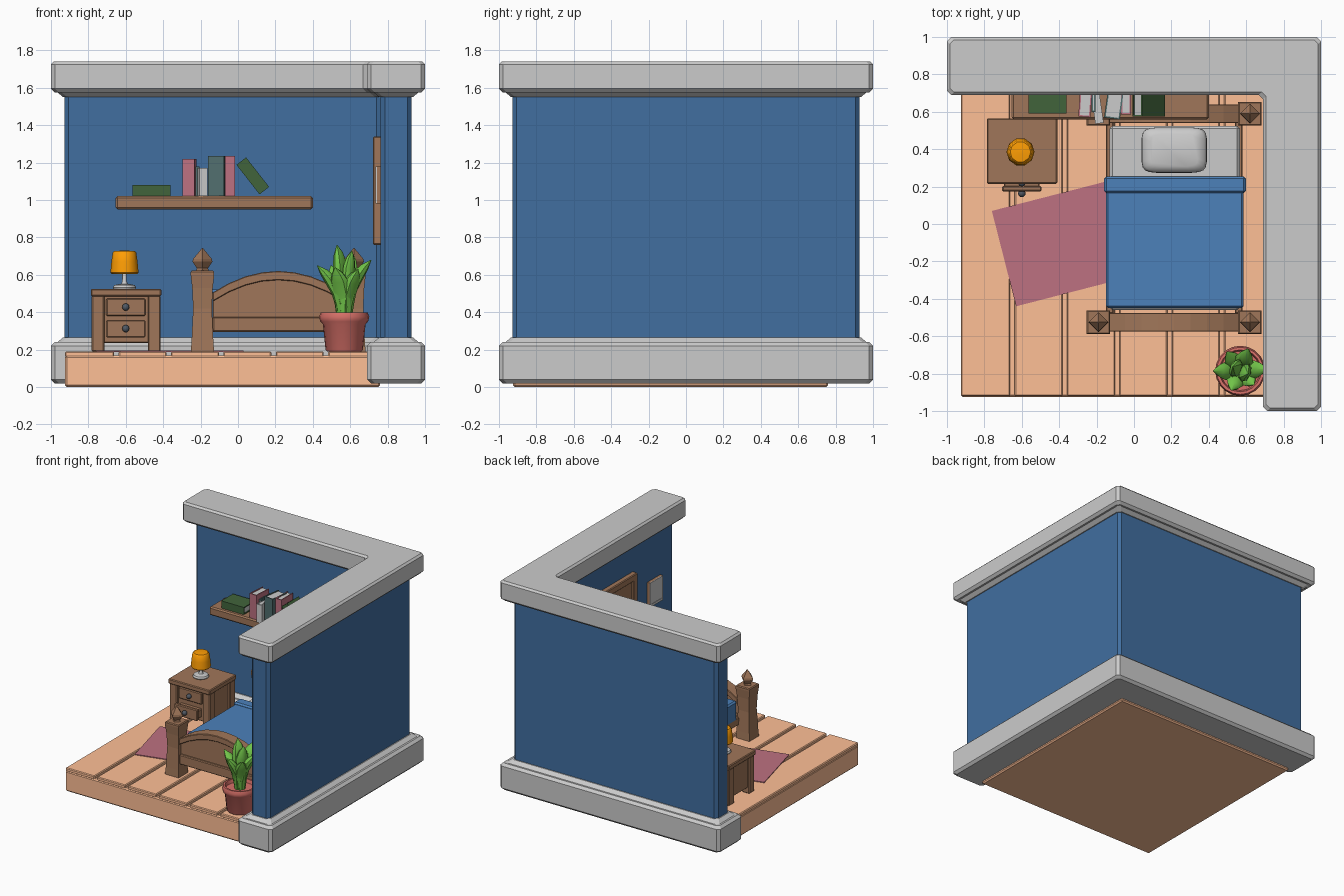
import bpy, bmesh
from math import sin, cos, pi, radians
from mathutils import Matrix, Vector

if "Cube" in bpy.data.objects:
    bpy.data.objects.remove(bpy.data.objects["Cube"])

PALETTE = dict(floor=(1, .75, .59), wall=(.27, .44, .63), blanket=(.31, .51, .73), wood=(.63, .47, .36),
               rug=(.74, .45, .51), green=(.27, .4, .25), pot=(.85, .45, .42), leaf=(.45, .77, .3),
               orange=(1, .62, .05), slate=(.33, .44, .44), knob=(.33, .36, .4))
MATS = {}
for key, rgb in PALETTE.items():
    MATS[key] = bpy.data.materials.new(key)
    MATS[key].diffuse_color = (*[c ** 2.25 for c in rgb], 1)


def finish(name, bm, mat=None, bevel=0, smooth=False):
    bmesh.ops.recalc_face_normals(bm, faces=bm.faces)
    me = bpy.data.meshes.new(name)
    bm.to_mesh(me)
    bm.free()
    ob = bpy.data.objects.new(name, me)
    bpy.context.collection.objects.link(ob)
    if mat:
        me.materials.append(MATS[mat])
    if bevel:
        mod = ob.modifiers.new("bevel", 'BEVEL')
        mod.width = bevel
        mod.segments = 1
    if smooth:
        bpy.ops.object.select_all(action='DESELECT')
        ob.select_set(True)
        bpy.context.view_layer.objects.active = ob
        bpy.ops.object.shade_smooth_by_angle(angle=radians(40))
    return ob


def loft(name, rings, mat=None, bevel=0, smooth=False):
    bm = bmesh.new()
    vs = [[bm.verts.new(p) for p in ring] for ring in rings]
    n = len(rings[0])
    for a, b in zip(vs, vs[1:]):
        for i in range(n):
            j = (i + 1) % n
            bm.faces.new((a[i], a[j], b[j], b[i]))
    bm.faces.new(vs[0])
    bm.faces.new(vs[-1])
    return finish(name, bm, mat, bevel, smooth)


def box(name, x, y, z, mat=None, bevel=0.006):
    return loft(name, [[(x[0], y[0], h), (x[1], y[0], h), (x[1], y[1], h), (x[0], y[1], h)] for h in z], mat, bevel)


def lathe(name, cx, cy, profile, mat=None, sides=16, smooth=False):
    return loft(name, [[(cx + r * cos(2 * pi * i / sides), cy + r * sin(2 * pi * i / sides), z)
                        for i in range(sides)] for r, z in profile], mat, 0, smooth)


# L-shaped walls: chamfered outline inset by d
def l_ring(d, z, c=.022):
    o, k, e = 1 - d, .69 + d, -1 + d
    pts = [Vector(p) for p in ((e, o, z), (o, o, z), (o, e, z), (k, e, z), (k, k, z), (e, k, z))]
    ring = []
    for i, p in enumerate(pts):
        for q in (pts[i - 1], pts[(i + 1) % 6]):
            ring.append(p + (q - p).normalized() * c)
    return ring


loft("wall", [l_ring(.073, .2), l_ring(.073, 1.6)], "wall")
loft("wall_base", [l_ring(d, z) for d, z in ((.02, .02), (0, .04), (0, .22), (.02, .24), (.035, .24), (.065, .265), (.08, .265))])
loft("wall_cap", [l_ring(d, z) for d, z in ((.08, 1.55), (.065, 1.55), (.035, 1.575), (.02, 1.575), (0, 1.595), (0, 1.725), (.015, 1.74))])

# Floor and planks
box("floor_base", (-.925, .76), (-.925, .76), (0, .168), "floor", .01)
edges = [-.925, -.65, -.37, -.09, .19, .47, .77]
for a, b in zip(edges, edges[1:]):
    box("floor_plank", (a + .012 * (a > -.9), b - .012), (-.92, .77), (.16, .19), "floor")

# Rug
u, v, p = Vector((.66, .17, 0)), Vector((.13, -.51, 0)), Vector((-.76, .07, .188))
loft("rug", [[q + Vector((0, 0, h)) for q in (p, p + u, p + u + v, p + v)] for h in (0, .008)], "rug")

# Bed ends: posts, finials, arched boards
BX = .215


def arch(name, y0, y1, low, drop):
    xs = [BX - .35 + .7 * i / 8 for i in range(9)]
    top = [(x, .62 - drop - .105 * ((x - BX) / .335) ** 2) for x in xs]
    bottom = [(x, z - .048) for x, z in top] if low is None else [(x, low) for x in xs]
    outline = top + bottom[::-1]
    loft(name, [[(x, y, z) for x, z in outline] for y in (y0, y1)], "wood", .004)


for end, y in (("foot", -.525), ("head", .59)):
    for s in (-1, 1):
        x = BX + .405 * s
        loft(end + "_post", [[(x + i * r, y + j * r, z) for i, j in ((-1, -1), (1, -1), (1, 1), (-1, 1))]
                             for r, z in ((.062, .19), (.058, .25), (.05, .42), (.055, .53), (.063, .6), (.063, .615), (.057, .622))], "wood")
        lathe("post_finial", x, y, [(.036, .615), (.03, .635), (.053, .67), (.05, .685), (.003, .742)], "wood", 4)
    arch(end + "_arch", y - .05, y + .05, None, 0)
    arch(end + "_panel", y - .025, y + .025, .33, .03)
    box(end + "_rail", (BX - .35, BX + .35), (y - .045, y + .045), (.295, .375), "wood")
for s in (-1, 1):
    x = BX + .345 * s
    box("bed_side_rail", (x - .02, x + .02), (-.48, .55), (.295, .36), "wood")

# Bedding
box("mattress", (-.13, .567), (-.46, .525), (.32, .485), None, .015)
box("blanket", (-.15, .586), (-.45, .24), (.34, .505), "blanket", .012)
box("blanket_fold", (-.16, .598), (.165, .255), (.36, .52), "blanket", .012)
pillow = []
for k in range(7):
    t = -1 + k / 3
    s = .72 + .28 * (1 - t * t) ** .5
    pillow.append([(BX + .175 * s * abs(cos(a)) ** .35 * (1 if cos(a) > 0 else -1),
                    .395 + .122 * s * abs(sin(a)) ** .35 * (1 if sin(a) > 0 else -1), .525 + .05 * t)
                   for a in [2 * pi * (i + .5) / 20 for i in range(20)]])
loft("pillow", pillow, None, 0, True)

# Nightstand
box("nightstand_top", (-.787, -.41), (.215, .565), (.485, .525), "wood")
for x in (-.782, -.482):
    for y in (.228, .49):
        box("nightstand_leg", (x, x + .067), (y, y + .067), (.19, .49), "wood")
box("nightstand_body", (-.765, -.435), (.25, .545), (.235, .49), "wood")
for z, y in ((.38, .232), (.265, .175)):
    box("drawer_front", (-.705, -.495), (y, y + .028), (z, z + .093), "wood")
    knob = bmesh.new()
    bmesh.ops.create_uvsphere(knob, u_segments=10, v_segments=6, radius=.02,
                              matrix=Matrix.Translation((-.6, y - .012, z + .047)))
    finish("drawer_knob", knob, "knob", 0, True)
box("open_drawer", (-.695, -.505), (.195, .3), (.27, .34), "wood")

# Lamp
lathe("lamp_stand", -.607, .385, [(.058, .523), (.062, .532), (.055, .545), (.018, .552), (.012, .565), (.012, .63)], None, 12, True)
lathe("lamp_shade", -.607, .385, [(.068, .605), (.075, .612), (.07, .67), (.063, .718), (.055, .726), (.01, .73)], "orange", 10, True)

# Shelf
box("shelf", (-.655, .4), (.56, .78), (.95, 1.02), "wood", .01)


# Books: spine, two covers and a page block, standing on the origin then moved
def book(w, d, h, mat, loc, rot=(0, 0, 0)):
    m = (Matrix.Translation(loc) @ Matrix.Rotation(radians(rot[2]), 4, 'Z') @ Matrix.Rotation(radians(rot[1]), 4, 'Y'))
    c = .008
    parts = [box("book_spine", (0, w), (0, c), (0, h), mat, 0),
             box("book_cover", (0, c), (0, d), (0, h), mat, 0),
             box("book_cover", (w - c, w), (0, d), (0, h), mat, 0),
             box("book_pages", (c, w - c), (c, d - .006), (.006, h - .006), None, 0)]
    for part in parts:
        part.matrix_world = m


book(.06, .15, .205, "green", (-.565, .59, 1.08), (0, 90, 0))
book(.065, .15, .2, "rug", (-.298, .575, 1.02), (0, 0, -4))
book(.022, .13, .16, "slate", (-.228, .6, 1.02))
book(.045, .17, .15, None, (-.207, .535, 1.02), (0, 0, 8))
book(.085, .15, .215, "slate", (-.16, .57, 1.02), (0, 0, -8))
book(.055, .15, .215, "rug", (-.07, .585, 1.02))
book(.065, .15, .2, "green", (.115, .575, 1.03), (0, -38, 0))

# Pictures on the right wall
box("picture_panel", (.742, .78), (-.37, .3), (.78, 1.32), "wood", 0)
for y in ((-.405, -.35), (.27, .325)):
    box("picture_frame_side", (.722, .78), y, (.76, 1.34), "wood")
for z in ((.76, .815), (1.285, 1.34)):
    box("picture_frame_rail", (.722, .78), (-.36, .29), z, "wood")
box("small_picture_back", (.742, .78), (-.755, -.585), (.98, 1.18), "wood", 0)
for y, z in (((-.755, -.735), (.98, 1.18)), ((-.605, -.585), (.98, 1.18)),
             ((-.735, -.605), (.98, 1.0)), ((-.735, -.605), (1.16, 1.18))):
    box("small_picture_frame", (.736, .743), y, z, None, 0)
box("small_picture_art", (.739, .743), (-.735, -.605), (1.0, 1.16), None, 0)

# Potted plant
PX, PY = .568, -.785
lathe("pot", PX, PY, [(.092, .19), (.1, .2), (.114, .335), (.128, .35), (.134, .375), (.126, .398), (.112, .398), (.105, .37)], "pot", 20, True)
leaves = [(180, .13, .29), (125, .11, .29), (70, .11, .36), (5, .13, .32), (-45, .09, .27), (-115, .1, .28),
          (150, .03, .40), (-20, .03, .37)]
for deg, reach, height in leaves:
    a = radians(deg)
    out, side = Vector((cos(a), sin(a), 0)), Vector((-sin(a), cos(a), 0))
    rings = []
    for t, w in ((0, .036), (.25, .046), (.5, .05), (.75, .05), (.88, .034), (1, .002)):
        c = Vector((PX, PY, .36 + height * t)) + out * (.015 + reach * t ** 2.6)
        rings.append([c + side * (w * cos(k * pi / 4)) + (out * .6 - Vector((0, 0, .35 * t))) * (w * sin(k * pi / 4))
                      for k in range(8)])
    loft("plant_leaf", rings, "leaf", 0, True)

for m in bpy.data.materials:
    if m.users and not m.is_grease_pencil:
        m.use_nodes = True
        m.node_tree.nodes["Principled BSDF"].inputs["Base Color"].default_value = m.diffuse_color
